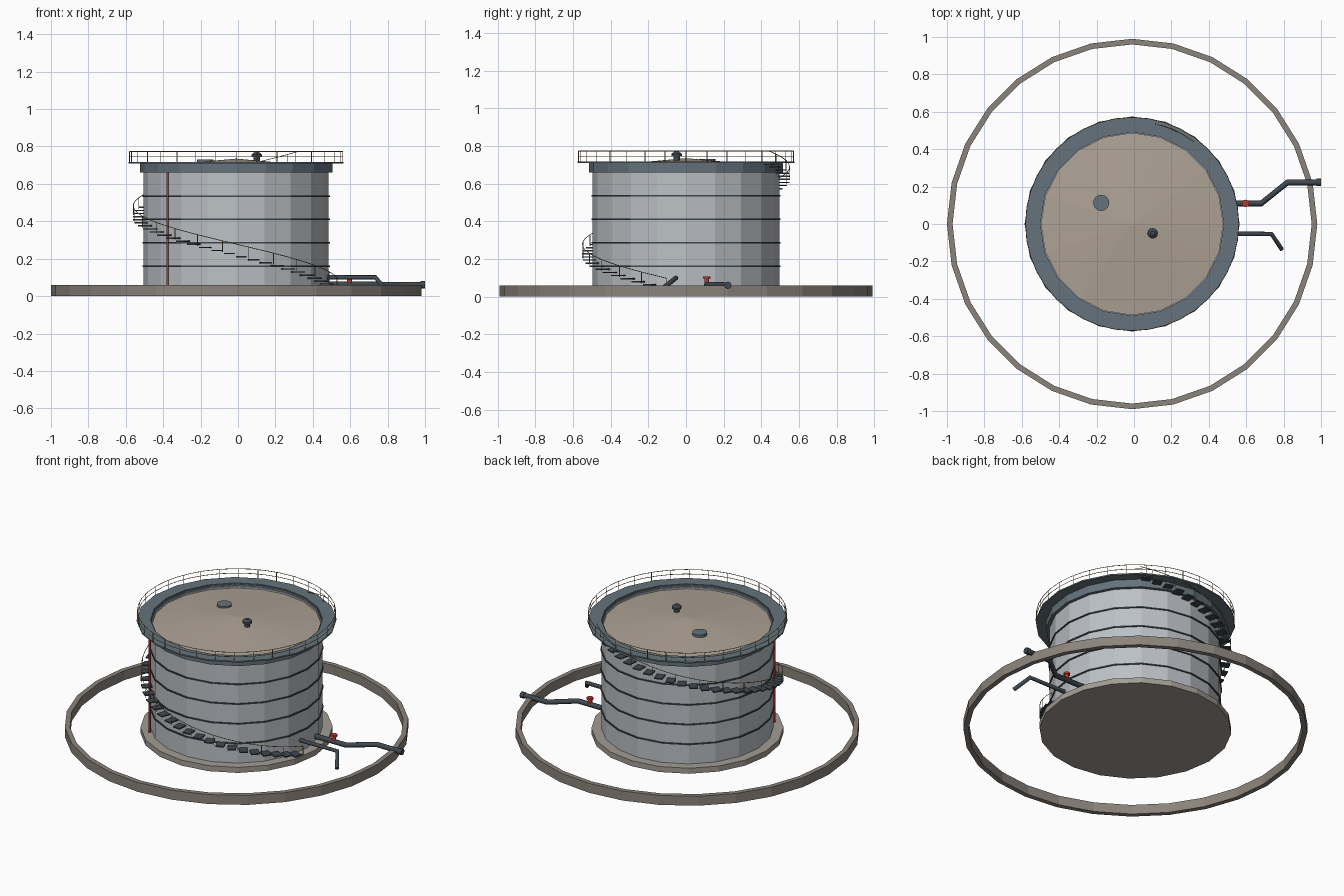
import bpy, bmesh
from math import sin, cos, pi, radians
from mathutils import Matrix, Vector

if "Cube" in bpy.data.objects:
    bpy.data.objects.remove(bpy.data.objects["Cube"])

CX = -0.01  # tank axis


def material(name, rgb):
    m = bpy.data.materials.new(name)
    m.diffuse_color = (*rgb, 1)
    m.use_nodes = True
    m.node_tree.nodes["Principled BSDF"].inputs["Base Color"].default_value = m.diffuse_color
    return m


STEEL = material("steel", (0.50, 0.53, 0.56))
SLATE = material("slate", (0.13, 0.17, 0.20))
DARK = material("dark_steel", (0.05, 0.065, 0.08))
TAN = material("roof_tan", (0.42, 0.36, 0.30))
CONCRETE = material("concrete", (0.26, 0.23, 0.20))
SLAB = material("slab_concrete", (0.36, 0.33, 0.29))
RAIL = material("rail_yellow", (0.36, 0.27, 0.10))
RED = material("red", (0.50, 0.04, 0.03))


def finish(bm, name, mat):
    bmesh.ops.remove_doubles(bm, verts=bm.verts, dist=1e-5)
    bmesh.ops.recalc_face_normals(bm, faces=bm.faces)
    me = bpy.data.meshes.new(name)
    bm.to_mesh(me)
    bm.free()
    me.materials.append(mat)
    ob = bpy.data.objects.new(name, me)
    bpy.context.collection.objects.link(ob)
    return ob


def lathe(name, profile, n, mat, x=CX, y=0.0, closed=False):
    """Revolve (radius, z) points about a vertical axis."""
    bm = bmesh.new()
    rows = [[bm.verts.new((x + r * cos(2 * pi * i / n), y + r * sin(2 * pi * i / n), z))
             for i in range(n)] for r, z in profile]
    pairs = list(zip(rows, rows[1:])) + ([(rows[-1], rows[0])] if closed else [])
    for a, b in pairs:
        for i in range(n):
            j = (i + 1) % n
            bm.faces.new((a[i], a[j], b[j], b[i]))
    bmesh.ops.dissolve_degenerate(bm, dist=1e-6, edges=bm.edges)
    return finish(bm, name, mat)


def band(name, r_in, r_out, z0, z1, n, mat):
    return lathe(name, [(r_in, z0), (r_out, z0), (r_out, z1), (r_in, z1)], n, mat, closed=True)


def disc(name, r, z0, z1, n, mat, x=CX, y=0.0):
    return lathe(name, [(0, z0), (r, z0), (r, z1), (0, z1)], n, mat, x, y)


def tubes(name, paths, radius, mat, res=2, cyclic=False):
    """Round bars along one or more point lists."""
    cu = bpy.data.curves.new(name, "CURVE")
    cu.dimensions = "3D"
    cu.bevel_depth = radius
    cu.bevel_resolution = res
    cu.use_fill_caps = True
    for pts in paths:
        sp = cu.splines.new("POLY")
        sp.points.add(len(pts) - 1)
        for p, co in zip(sp.points, pts):
            p.co = (*co, 1)
        sp.use_cyclic_u = cyclic
    cu.materials.append(mat)
    ob = bpy.data.objects.new(name, cu)
    bpy.context.collection.objects.link(ob)
    bpy.ops.object.select_all(action="DESELECT")
    ob.select_set(True)
    bpy.context.view_layer.objects.active = ob
    bpy.ops.object.convert(target="MESH")
    return ob


def polar(r, deg, z):
    return (CX + r * cos(radians(deg)), r * sin(radians(deg)), z)


# Containment wall and foundation
band("containment_wall", 0.96, 0.99, 0.0, 0.06, 28, CONCRETE)
disc("foundation_slab", 0.553, 0.0, 0.035, 20, SLAB)

# Tank shell, weld rings, top girder, walkway
lathe("tank_shell", [(0, 0.035), (0.495, 0.035), (0.495, 0.70), (0.485, 0.70), (0.485, 0.68)], 20, STEEL)
for k, z in enumerate((0.16, 0.285, 0.41, 0.535)):
    band(f"weld_ring_{k + 1}", 0.49, 0.501, z - 0.004, z + 0.004, 20, DARK)
band("top_girder", 0.49, 0.515, 0.66, 0.713, 20, SLATE)
band("walkway", 0.495, 0.575, 0.71, 0.718, 20, SLATE)

# Roof with hatch and vent
lathe("roof", [(0.494, 0.69), (0, 0.735)], 20, TAN)
disc("roof_hatch", 0.043, 0.71, 0.73, 16, SLATE, -0.175, 0.113)
lathe("roof_vent", [(0, 0.72), (0.017, 0.72), (0.017, 0.745), (0.028, 0.745),
                    (0.028, 0.757), (0.012, 0.77), (0, 0.77)], 12, DARK, 0.10, -0.05)

# Walkway guard rail
tubes("guard_rails", [[polar(0.57, 9 * i, z) for i in range(40)] for z in (0.745, 0.773)],
      0.002, RAIL, 0, True)
tubes("guard_posts", [[polar(0.57, 11.25 * i, 0.715), polar(0.57, 11.25 * i, 0.773)]
                      for i in range(32)], 0.002, RAIL, 0)

# Spiral stair, winding clockwise from the right side up to the back
START, SWEEP, STEPS = 11, 296, 41


def stair(i):
    t = i / STEPS
    return -(START + SWEEP * t), 0.038 + 0.675 * t


bm = bmesh.new()
for i in range(STEPS):
    a, z = stair(i + 0.5)
    m = (Matrix.Translation(Vector(polar(0.522, a, z))) @ Matrix.Rotation(radians(a), 4, "Z")
         @ Matrix.Diagonal((0.06, 0.05, 0.007, 1)))
    bmesh.ops.create_cube(bm, size=1, matrix=m)
finish(bm, "stair_treads", DARK)

rail, posts = [], []
for i in range(STEPS + 1):
    a, z = stair(i)
    rail.append(polar(0.55, a, z + 0.06))
    if i % 2 == 0:
        posts.append([polar(0.55, a, z), polar(0.55, a, z + 0.06)])
tubes("stair_handrail", [rail], 0.002, RAIL, 0)
tubes("stair_posts", posts, 0.002, RAIL, 0)

# Red riser pipe on the shell
tubes("riser_pipe", [[polar(0.505, 223.5, 0.035), polar(0.505, 223.5, 0.66)]], 0.006, RED)

# Main pipe over the wall, with end flange and red valve
tubes("main_pipe", [[(0.46, 0.11, 0.062), (0.68, 0.11, 0.062), (0.82, 0.222, 0.06),
                     (0.995, 0.222, 0.06)]], 0.016, DARK)
tubes("main_pipe_flange", [[(0.975, 0.222, 0.06), (1.0, 0.222, 0.06)]], 0.02, DARK)
lathe("valve", [(0, 0.06), (0.013, 0.06), (0.013, 0.095), (0.02, 0.095), (0.02, 0.107),
                (0, 0.107)], 12, RED, 0.597, 0.11)

# Drain pipe bending down to the ground
tubes("drain_pipe", [[(0.46, -0.053, 0.10), (0.735, -0.053, 0.10), (0.79, -0.135, 0.035)]],
      0.0125, DARK)
